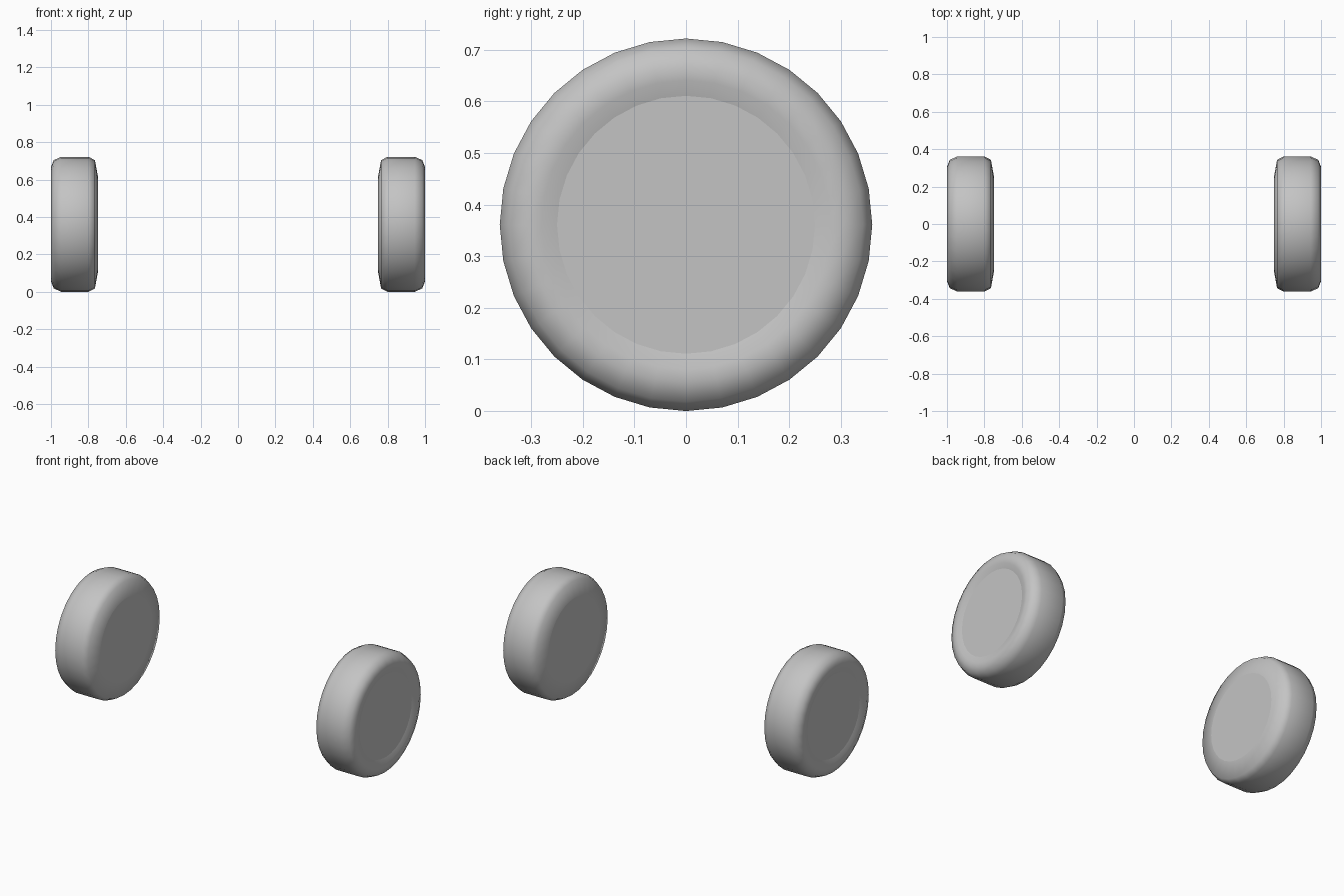
import bpy, bmesh, math
from mathutils import Vector, Matrix

if "Cube" in bpy.data.objects:
    bpy.data.objects.remove(bpy.data.objects["Cube"], do_unlink=True)

RADIUS = 0.361
SIDES = 32

grey = bpy.data.materials.new("plain_grey")
grey.use_nodes = True
colour = (0.55, 0.55, 0.55, 1)
grey.diffuse_color = colour
grey.node_tree.nodes["Principled BSDF"].inputs["Base Color"].default_value = colour

# Half section (x, radius): inner disc edge, tread, rounded rim, recessed outer disc edge
PROFILE = [(0.748, 0.25), (0.765, 0.343), (0.80, RADIUS), (0.945, RADIUS),
           (0.985, 0.343), (1.0, 0.305), (0.998, 0.28), (0.99, 0.25)]


def make_wheel(name, side):
    bm = bmesh.new()
    rings = []
    for x, r in PROFILE:
        ring = []
        for i in range(SIDES):
            a = math.tau * i / SIDES
            ring.append(bm.verts.new((side * x, r * math.sin(a), RADIUS + r * math.cos(a))))
        rings.append(ring)
    # Tyre surface
    for a, b in zip(rings, rings[1:]):
        for i in range(SIDES):
            j = (i + 1) % SIDES
            bm.faces.new((a[i], a[j], b[j], b[i])).smooth = True
    # Flat discs with a crisp border
    for ring in (rings[0], rings[-1]):
        disc = bm.faces.new(ring)
        for edge in disc.edges:
            edge.smooth = False
    bmesh.ops.recalc_face_normals(bm, faces=bm.faces)
    mesh = bpy.data.meshes.new(name)
    bm.to_mesh(mesh)
    bm.free()
    mesh.materials.append(grey)
    bpy.context.collection.objects.link(bpy.data.objects.new(name, mesh))


make_wheel("left_wheel", 1)
make_wheel("right_wheel", -1)
